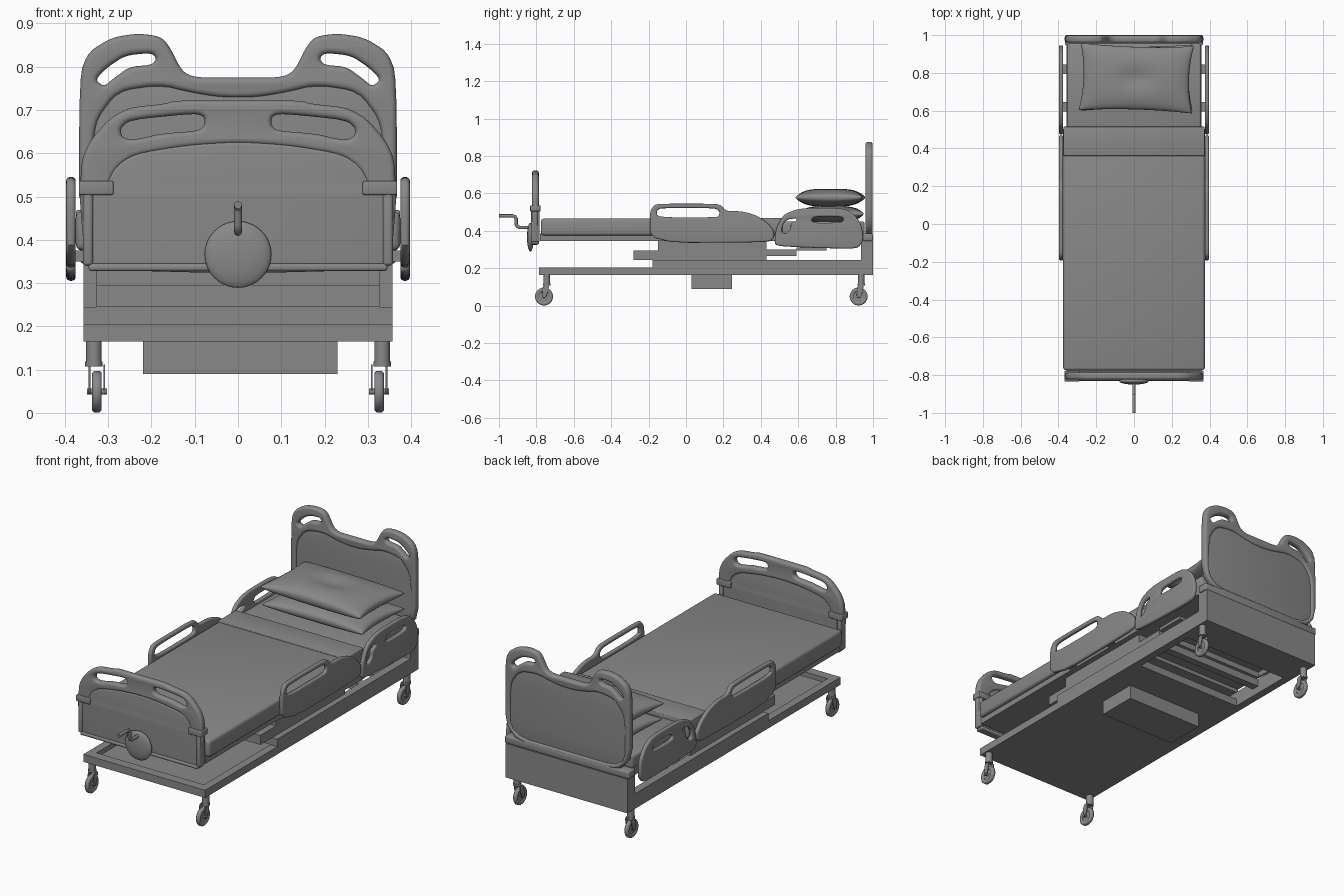
import bpy, bmesh, math
from mathutils import Matrix

if "Cube" in bpy.data.objects:
    bpy.data.objects.remove(bpy.data.objects["Cube"])

grey = bpy.data.materials.new("mid_grey")
grey.diffuse_color = (0.25, 0.25, 0.25, 1)
grey.use_nodes = True
grey.node_tree.nodes["Principled BSDF"].inputs["Base Color"].default_value = grey.diffuse_color


def finish(ob, name, angle=35):
    ob.name = name
    ob.data.materials.clear()
    ob.data.materials.append(grey)
    bpy.ops.object.select_all(action='DESELECT')
    ob.select_set(True)
    bpy.context.view_layer.objects.active = ob
    if ob.type == 'CURVE':
        bpy.ops.object.convert(target='MESH')
        ob = bpy.context.object
        bm = bmesh.new()
        bm.from_mesh(ob.data)
        bmesh.ops.remove_doubles(bm, verts=bm.verts, dist=0.0002)
        bmesh.ops.recalc_face_normals(bm, faces=bm.faces)
        bm.to_mesh(ob.data)
        bm.free()
    bpy.ops.object.shade_smooth_by_angle(angle=math.radians(angle))
    return ob


def new_mesh(name, bm, angle=35):
    me = bpy.data.meshes.new(name)
    bm.to_mesh(me)
    bm.free()
    ob = bpy.data.objects.new(name, me)
    bpy.context.collection.objects.link(ob)
    return finish(ob, name, angle)


def box(name, x, y, z, bevel=0.0):
    bm = bmesh.new()
    bmesh.ops.create_cube(bm, size=1)
    bmesh.ops.scale(bm, vec=(x[1] - x[0], y[1] - y[0], z[1] - z[0]), verts=bm.verts)
    bmesh.ops.translate(bm, vec=(sum(x) / 2, sum(y) / 2, sum(z) / 2), verts=bm.verts)
    if bevel:
        bmesh.ops.bevel(bm, geom=bm.edges[:], offset=bevel, segments=3, profile=0.5, affect='EDGES')
    return new_mesh(name, bm)


def cylinder(name, centre, r, depth, axis='Z', r2=None, seg=24):
    bm = bmesh.new()
    rot = {'Z': Matrix(), 'X': Matrix.Rotation(math.pi / 2, 4, 'Y'),
           'Y': Matrix.Rotation(math.pi / 2, 4, 'X')}[axis]
    bmesh.ops.create_cone(bm, cap_ends=True, segments=seg, radius1=r, radius2=r2 or r, depth=depth,
                          matrix=Matrix.Translation(centre) @ rot)
    return new_mesh(name, bm)


def rounded(pts, times=2):
    # corner cutting, gentle enough to keep the outline size
    for _ in range(times):
        out = []
        for i, (ax, ay) in enumerate(pts):
            bx, by = pts[(i + 1) % len(pts)]
            out += [(ax * .8 + bx * .2, ay * .8 + by * .2), (ax * .2 + bx * .8, ay * .2 + by * .8)]
        pts = out
    return pts


def mirrored(half):
    return half + [(-x, z) for x, z in reversed(half) if x > 0]


def flip(pts):
    return [(-x, z) for x, z in pts]


def plate(name, outlines, thick, bevel, loc, side=False):
    # first outline is the border, the rest are openings
    cu = bpy.data.curves.new(name, 'CURVE')
    cu.dimensions, cu.fill_mode = '2D', 'BOTH'
    cu.extrude, cu.bevel_depth, cu.offset = thick / 2 - bevel, bevel, -bevel
    cu.bevel_resolution = 3
    for pts in outlines:
        pts = rounded(pts)
        sp = cu.splines.new('POLY')
        sp.points.add(len(pts) - 1)
        for p, (a, b) in zip(sp.points, pts):
            p.co = (a, b, 0, 1)
        sp.use_cyclic_u = True
    ob = bpy.data.objects.new(name, cu)
    bpy.context.collection.objects.link(ob)
    ob.location = loc
    ob.rotation_euler = (math.pi / 2, 0, math.pi / 2 if side else 0)
    return finish(ob, name)


def tube(name, pts, r):
    cu = bpy.data.curves.new(name, 'CURVE')
    cu.dimensions, cu.bevel_depth, cu.bevel_resolution = '3D', r, 4
    cu.use_fill_caps = True
    sp = cu.splines.new('POLY')
    sp.points.add(len(pts) - 1)
    for p, c in zip(sp.points, pts):
        p.co = (*c, 1)
    ob = bpy.data.objects.new(name, cu)
    bpy.context.collection.objects.link(ob)
    return finish(ob, name, 50)


# Base frame: floor sheets, rims and raised rails
box("base_sheet", (-.357, .357), (-.785, .43), (.165, .18))
box("head_base_sheet", (-.357, .357), (.80, .99), (.165, .18))
box("base_foot_bar", (-.357, .357), (-.785, -.735), (.165, .205))
box("base_cross_bar", (-.32, .32), (.39, .43), (.165, .205))
box("upper_foot_bar", (-.32, .32), (-.18, -.13), (.205, .245))
box("upper_cross_bar", (-.32, .32), (.56, .60), (.205, .245))
for s, n in ((-1, "left"), (1, "right")):
    span = sorted((s * .357, s * .315))
    box("base_rail_" + n, span, (-.785, .99), (.165, .205))
    box("upper_rail_" + n, span, (-.18, .96), (.205, .245))
box("gearbox", (-.22, .23), (.03, .245), (.09, .165))
box("head_lower_panel", (-.357, .357), (.935, 1.0), (.165, .345))
box("head_ledge", (-.365, .365), (.945, 1.0), (.345, .385), .008)

# Lifting body under the mattress
box("lift_body", (-.327, .327), (-.15, .43), (.245, .345))
box("lift_foot_step", (-.327, .327), (-.28, -.15), (.245, .295))
box("lift_head_step", (-.327, .327), (.43, .59), (.265, .30))
box("lift_head_slat", (-.327, .327), (.59, .75), (.295, .312))

# Mattress and bedding
box("mattress_deck", (-.357, .357), (-.78, .955), (.345, .385))
box("mattress", (-.375, .375), (-.775, .515), (.375, .465), .015)
box("blanket_fold", (-.374, .374), (.36, .515), (.44, .469), .004)
box("head_mattress", (-.355, .355), (.50, .955), (.38, .45), .012)


def pillow(name, cx, cy, cz, w, d, h, dip, turn):
    bm = bmesh.new()
    bmesh.ops.create_cube(bm, size=2)
    bmesh.ops.delete(bm, geom=[f for f in bm.faces if abs(f.normal.z) < .5], context='FACES')
    bmesh.ops.subdivide_edges(bm, edges=bm.edges[:], cuts=23, use_grid_fill=True)
    for v in bm.verts:
        u, t, sgn = v.co.x, v.co.y, (1 if v.co.z > 0 else -1)
        u, t = math.sin(u * math.pi / 2), math.sin(t * math.pi / 2)
        puff = max(0, (1 - u * u) * (1 - t * t)) ** .36
        z = sgn * h * puff
        if sgn > 0:
            z -= dip * math.exp(-(u * u + t * t) * 9)
        v.co = (u * w * (1 - .07 * (1 - t * t)), t * d * (1 - .07 * (1 - u * u)), z)
    bmesh.ops.remove_doubles(bm, verts=bm.verts, dist=.0001)
    bmesh.ops.recalc_face_normals(bm, faces=bm.faces)
    bmesh.ops.transform(bm, verts=bm.verts,
                        matrix=Matrix.Translation((cx, cy, cz)) @ Matrix.Rotation(turn, 4, 'Z'))
    new_mesh(name, bm, 80)


pillow("lower_pillow", .015, .775, .49, .295, .175, .046, 0, 0)
pillow("upper_pillow", .012, .772, .578, .30, .178, .052, .02, -.03)

# Headboard with two grips and a thin inset panel
head = [(0, .775), (.10, .775), (.13, .79), (.16, .85), (.18, .87), (.23, .877), (.29, .868),
        (.345, .835), (.367, .78), (.367, .37), (0, .37)]
recess = [(0, .728), (.05, .73), (.11, .74), (.18, .757), (.277, .743), (.325, .68), (.335, .62),
          (.335, .395), (0, .395)]
grip = [(.20, .832), (.26, .826), (.30, .80), (.33, .77), (.31, .754), (.285, .775),
        (.25, .80), (.20, .804), (.188, .818)]
plate("headboard_frame", [mirrored(head), mirrored(recess), grip, flip(grip)], .038, .013, (0, .979, 0))
plate("headboard_panel", [mirrored([(0, .745), (.28, .76), (.345, .68), (.345, .38), (0, .38)])],
      .022, .002, (0, .979, 0))

# Footboard: arched grip frame, lower panel and side sleeves
arch = [(0, .722), (.145, .722), (.17, .714), (.25, .706), (.295, .682), (.34, .632), (.362, .585),
        (.365, .50), (.295, .50), (.295, .535), (.28, .565), (.24, .595), (.12, .615), (0, .623)]
slot = [(.078, .685), (.10, .692), (.25, .677), (.272, .657), (.268, .638), (.25, .631),
        (.22, .635), (.18, .645), (.09, .652), (.077, .665)]
plate("footboard_grip", [mirrored(arch), slot, flip(slot)], .036, .012, (0, -.805, 0))
panel = [(0, .628), (.12, .62), (.24, .60), (.285, .57), (.305, .53), (.365, .52), (.365, .48),
         (.352, .335), (.30, .33), (0, .322)]
plate("footboard_panel", [mirrored(panel)], .03, .008, (0, -.808, 0))
box("footboard_lower_edge", (-.345, .345), (-.83, -.785), (.328, .345), .006)
for s, n in ((-1, "left"), (1, "right")):
    box("footboard_sleeve_" + n, sorted((s * .288, s * .368)), (-.833, -.778), (.504, .536), .004)
    box("footboard_post_" + n, sorted((s * .335, s * .358)), (-.83, -.782), (.34, .51), .008)

# Crank wheel and handle
bm = bmesh.new()
bmesh.ops.create_uvsphere(bm, u_segments=40, v_segments=20, radius=1,
                          matrix=Matrix.Translation((0, -.832, .366)) @ Matrix.Diagonal((.077, .018, .077, 1)))
new_mesh("crank_disc", bm, 80)
tube("crank_handle", [(0, -.83, .418), (0, -.89, .418), (0, -.902, .424), (0, -.908, .436),
                      (0, -.908, .465), (0, -.914, .476), (0, -.926, .48), (0, -1.0, .48)], .009)

# Side rails, each cut with grip openings, and their brackets
rail_foot = [(-.19, .335), (-.195, .50), (-.17, .54), (-.13, .545), (.16, .545), (.19, .535), (.215, .505),
             (.30, .505), (.38, .482), (.44, .44), (.47, .40), (.47, .36), (.44, .338)]
foot_slot = [(-.155, .472), (-.155, .51), (-.13, .522), (.15, .522), (.178, .508), (.178, .482), (.16, .472)]
rail_head = [(.472, .33), (.48, .41), (.52, .485), (.58, .512), (.64, .522), (.84, .522), (.90, .49),
             (.94, .43), (.948, .35), (.925, .312), (.88, .304), (.65, .31), (.50, .318)]
head_slot = [(.67, .455), (.685, .476), (.83, .476), (.845, .46), (.83, .444), (.685, .442)]
head_grip = [(.512, .39), (.515, .43), (.54, .46), (.59, .468), (.592, .455), (.56, .44), (.56, .41), (.535, .385)]
for s, n in ((-1, "left"), (1, "right")):
    plate("foot_side_rail_" + n, [rail_foot, foot_slot], .022, .009, (s * .386, 0, 0), True)
    plate("head_side_rail_" + n, [rail_head, head_slot, head_grip], .022, .009, (s * .386, 0, 0), True)
    for i, y in enumerate((-.05, .25, .62, .82)):
        box(f"rail_bracket_{n}_{i}", sorted((s * .34, s * .38)), (y - .025, y + .025), (.35, .375))

# Casters: stem, collar, fork, tyre with hub and axle
for sx in (-1, 1):
    for y, end in ((-.745, "foot"), (.937, "head")):
        n = f"{end}_{'left' if sx < 0 else 'right'}"
        x, wy = sx * .326, y - .014
        cylinder("caster_stem_" + n, (sx * .333, y, .143), .018, .05)
        cylinder("caster_collar_" + n, (sx * .333, y, .113), .02, .012)
        for k in (-1, 1):
            fork = [(y - .02, .112), (y + .016, .112), (wy + .012, .042), (wy - .012, .042)]
            plate(f"caster_fork_{n}_{k}", [fork], .004, .001, (x + k * .017, 0, 0), True)
        bm = bmesh.new()
        ring = [bm.verts.new((x + a, wy, .049 + r)) for a, r in
                ((-.006, .027), (-.011, .034), (-.011, .043), (-.006, .048),
                 (.006, .048), (.011, .043), (.011, .034), (.006, .027))]
        edges = [bm.edges.new((ring[i], ring[(i + 1) % 8])) for i in range(8)]
        bmesh.ops.spin(bm, geom=ring + edges, cent=(x, wy, .049), axis=(1, 0, 0),
                       angle=2 * math.pi, steps=32, use_merge=True)
        bmesh.ops.recalc_face_normals(bm, faces=bm.faces)
        new_mesh("caster_tyre_" + n, bm, 50)
        cylinder("caster_hub_" + n, (x, wy, .049), .029, .008, 'X')
        cylinder("caster_axle_" + n, (x, wy, .049), .007, .046, 'X', seg=12)
